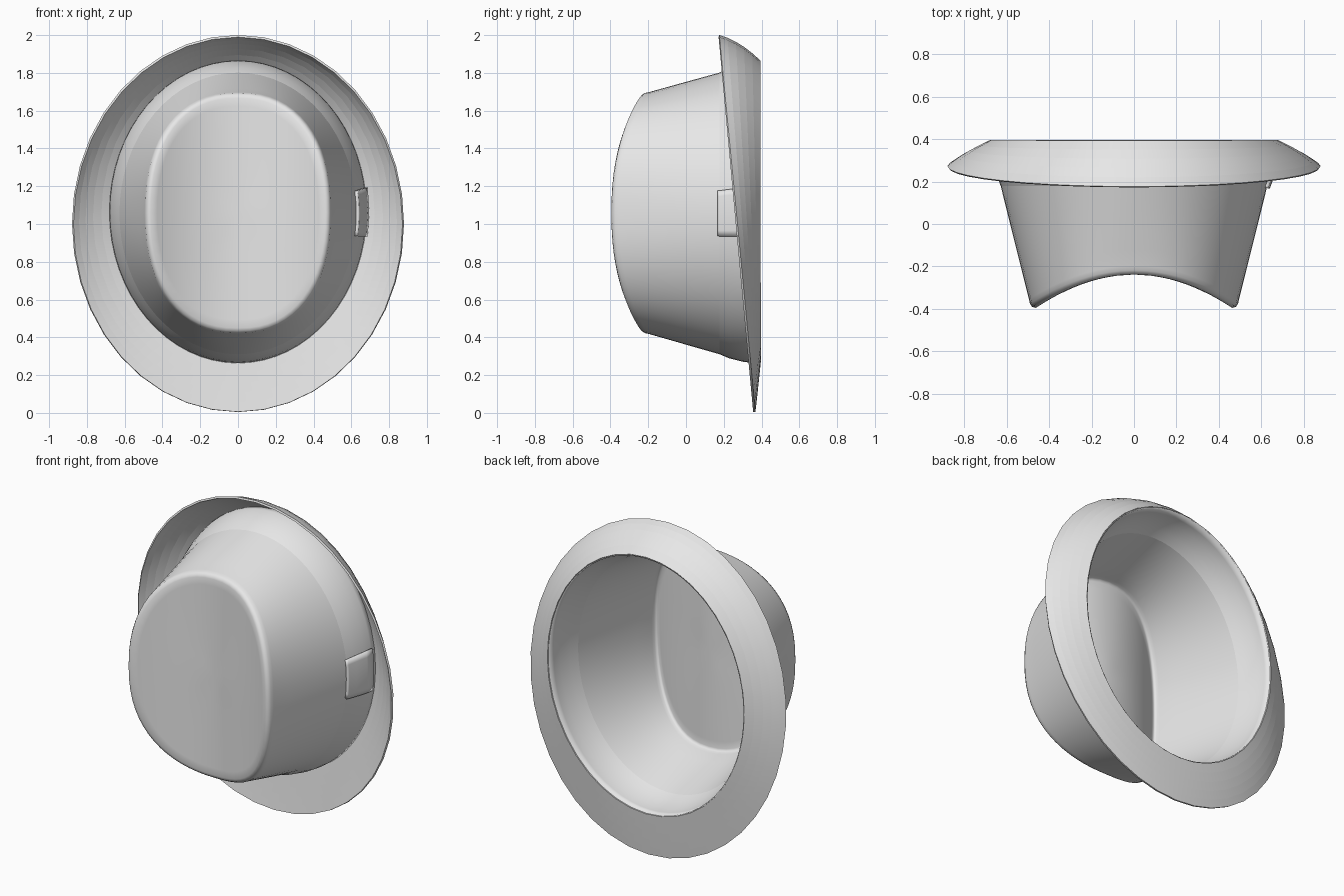
import bpy, bmesh, math
from mathutils import Vector

cube = bpy.data.objects.get("Cube")
if cube:
    bpy.data.objects.remove(cube)

felt = bpy.data.materials.new("grey felt")
felt.use_nodes = True
felt.diffuse_color = (0.8, 0.8, 0.8, 1)
felt.node_tree.nodes["Principled BSDF"].inputs["Base Color"].default_value = (0.8, 0.8, 0.8, 1)


def ring(a, b, c, y, power=2.0, angles=None, count=64):
    """Upright oval of half width a, half height b, centre height c; y is a function of x / a."""
    angles = angles or [math.tau * i / count for i in range(count)]
    points = []
    for t in angles:
        u, v = [math.copysign(abs(k) ** (2 / power), k) for k in (math.cos(t), math.sin(t))]
        points.append(Vector((a * u, y(u) if callable(y) else y, c + b * v)))
    return points


def blend(first, second, t):
    return [p.lerp(q, t) for p, q in zip(first, second)]


def loft(name, rows, sharp=(), closed=True, tip=None, thickness=0.012, offset=0.0):
    bm = bmesh.new()
    verts = [[bm.verts.new(p) for p in row] for row in rows]
    n = len(rows[0])
    for low, high in zip(verts, verts[1:]):
        for i in range(n if closed else n - 1):
            j = (i + 1) % n
            bm.faces.new((low[i], low[j], high[j], high[i]))
    if tip:
        end = bm.verts.new(tip)
        for i in range(n):
            bm.faces.new((verts[-1][i], verts[-1][(i + 1) % n], end))
    bmesh.ops.recalc_face_normals(bm, faces=bm.faces)
    for f in bm.faces:
        f.smooth = True
    for k in sharp:
        for i in range(n):
            edge = bm.edges.get((verts[k][i], verts[k][(i + 1) % n]))
            if edge:
                edge.smooth = False
    mesh = bpy.data.meshes.new(name)
    bm.to_mesh(mesh)
    bm.free()
    mesh.materials.append(felt)
    obj = bpy.data.objects.new(name, mesh)
    bpy.context.collection.objects.link(obj)
    shell = obj.modifiers.new("shell", "SOLIDIFY")
    shell.thickness = thickness
    shell.offset = offset
    return obj


# Flared band profile: y, half width, half height, centre height
band = [(0.39, 0.676, 0.796, 1.065), (0.35, 0.672, 0.793, 1.064), (0.30, 0.662, 0.785, 1.062),
        (0.23, 0.640, 0.764, 1.059), (0.18, 0.622, 0.740, 1.056)]
rows = [ring(a, b, c, y) for y, a, b, c in band]


# Dipped crown end, a trough running up and down
def dip(scale=1.0, lift=0.0):
    return lambda u: -0.232 - 0.157 * (scale * u) ** 2 + lift


wall_end = ring(0.489, 0.634, 1.058, dip(lift=0.036), 2.3)
rows += [blend(rows[-1], wall_end, t / 5) for t in range(1, 6)]
for a, b, lift in ((0.485, 0.630, 0.016), (0.477, 0.622, 0.004), (0.463, 0.608, 0.0)):
    rows.append(ring(a, b, 1.058, dip(lift=lift), 2.3))
for s in (0.93, 0.8, 0.6, 0.4, 0.2):
    rows.append(ring(0.463 * s, 0.608 * s, 1.058, dip(s), 2.3))
loft("crown", rows, sharp=(4,), tip=(0, -0.232, 1.058))

# Brim in flat stepped rings, curled forward most at the top
STEPS, COUNT = 5, 40
inner = ring(0.676, 0.796, 1.065, 0.39, count=COUNT)
outer = ring(0.875, 0.995, 1.0, 0, count=COUNT)
for p in outer:
    p.y = 0.362 - 0.094 * p.z
brim_rows = []
for k in range(STEPS + 1):
    t = k / STEPS
    row = []
    for p, q in zip(inner, outer):
        bulge = t + t * (1 - t) * 2.6 * (p.y - q.y)
        row.append(Vector((p.x + (q.x - p.x) * bulge, p.y + (q.y - p.y) * t,
                           p.z + (q.z - p.z) * bulge)))
    brim_rows.append(row)
loft("brim", brim_rows, sharp=range(STEPS + 1))

# Short tab wrapped over the band on the left side
arc = [-0.16 + 0.04 * i for i in range(9)]
tab_rows = [ring(a + 0.012, b + 0.012, c, y, angles=arc) for y, a, b, c in band[1:]]
tab_rows.append(ring(0.631, 0.75, 1.056, 0.17, angles=arc))
loft("band_tab", tab_rows, closed=False, thickness=0.02)
